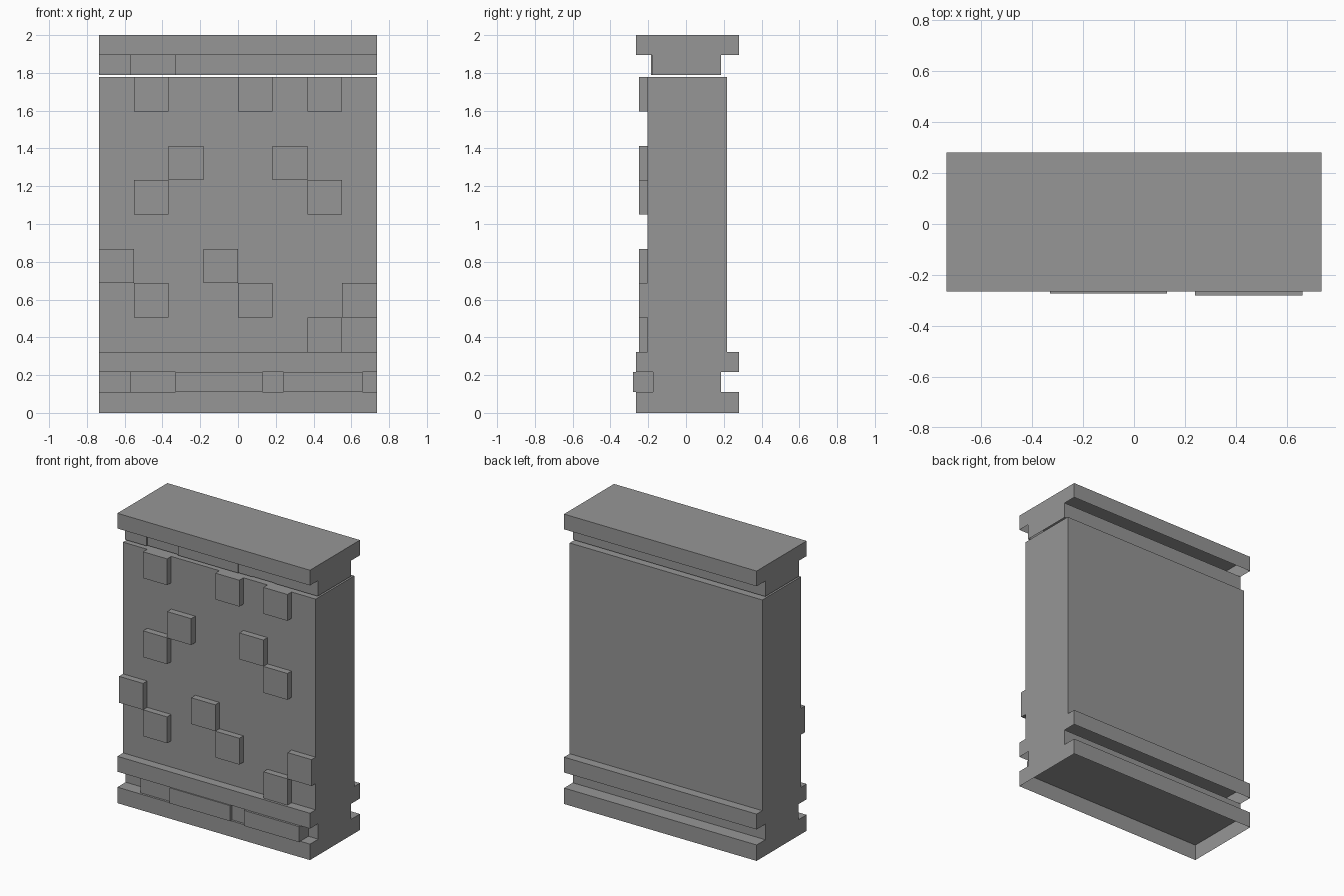
import bpy
import bmesh

cube = bpy.data.objects.get("Cube")
if cube:
    bpy.data.objects.remove(cube, do_unlink=True)

stone = bpy.data.materials.new("stone_grey")
stone.use_nodes = True
grey = (0.305, 0.305, 0.305, 1)
stone.diffuse_color = grey
stone.node_tree.nodes["Principled BSDF"].inputs["Base Color"].default_value = grey


def box(name, x, y, z, open_bottom=False):
    """Box spanning the given (low, high) ranges, optionally without its underside."""
    bm = bmesh.new()
    bmesh.ops.create_cube(bm, size=1)
    for v in bm.verts:
        v.co = [r[0] if c < 0 else r[1] for c, r in zip(v.co, (x, y, z))]
    if open_bottom:
        bm.normal_update()
        under = [f for f in bm.faces if f.normal.z < -0.5]
        bmesh.ops.delete(bm, geom=under, context='FACES_ONLY')
    mesh = bpy.data.meshes.new(name)
    bm.to_mesh(mesh)
    bm.free()
    mesh.materials.append(stone)
    obj = bpy.data.objects.new(name, mesh)
    bpy.context.collection.objects.link(obj)
    return obj


HALF = 0.735
WIDTH = (-HALF, HALF)
SLAB_Y = (-0.265, 0.28)
NECK_Y = (-0.175, 0.185)
BODY_Y = (-0.203, 0.218)
LOW_NECK = (0.11, 0.217)
TOP_NECK = (1.788, 1.895)
BODY_Z = (0.323, 1.777)

# Hollow slabs, necks and main body
box("base_slab", WIDTH, SLAB_Y, (0, LOW_NECK[0]), True)
box("lower_neck", WIDTH, NECK_Y, LOW_NECK, True)
box("middle_slab", WIDTH, SLAB_Y, (LOW_NECK[1], BODY_Z[0]), True)
box("body", WIDTH, BODY_Y, BODY_Z, True)
box("upper_neck", WIDTH, NECK_Y, TOP_NECK, True)
box("top_slab", WIDTH, SLAB_Y, (TOP_NECK[1], 2), True)

# Raised square tiles on an eight by eight grid, rows counted from the top
TILES = {0: (1, 4, 6), 2: (2, 5), 3: (1, 6), 5: (0, 3), 6: (1, 4, 7), 7: (6,)}
step_x = 2 * HALF / 8
step_z = (BODY_Z[1] - BODY_Z[0]) / 8
for row, columns in TILES.items():
    for col in columns:
        x = -HALF + col * step_x
        z = BODY_Z[1] - row * step_z
        box(f"tile_{row}_{col}", (x, x + step_x), (-0.248, BODY_Y[0]), (z - step_z, z))

# Bricks standing out of the necks: left edge, right edge, front
LOWER = ((-0.57, -0.33, -0.25), (-0.33, 0.13, -0.273),
         (0.13, 0.24, -0.25), (0.24, 0.66, -0.28))
UPPER = ((-HALF, -0.57, -0.185), (-0.33, 0.13, -0.185),
         (0.13, 0.235, -0.18), (0.405, HALF, -0.18))
for label, bricks, z in (("lower", LOWER, LOW_NECK), ("upper", UPPER, TOP_NECK)):
    for i, (x0, x1, front) in enumerate(bricks):
        box(f"{label}_brick_{i}", (x0, x1), (front, NECK_Y[0]), z)
